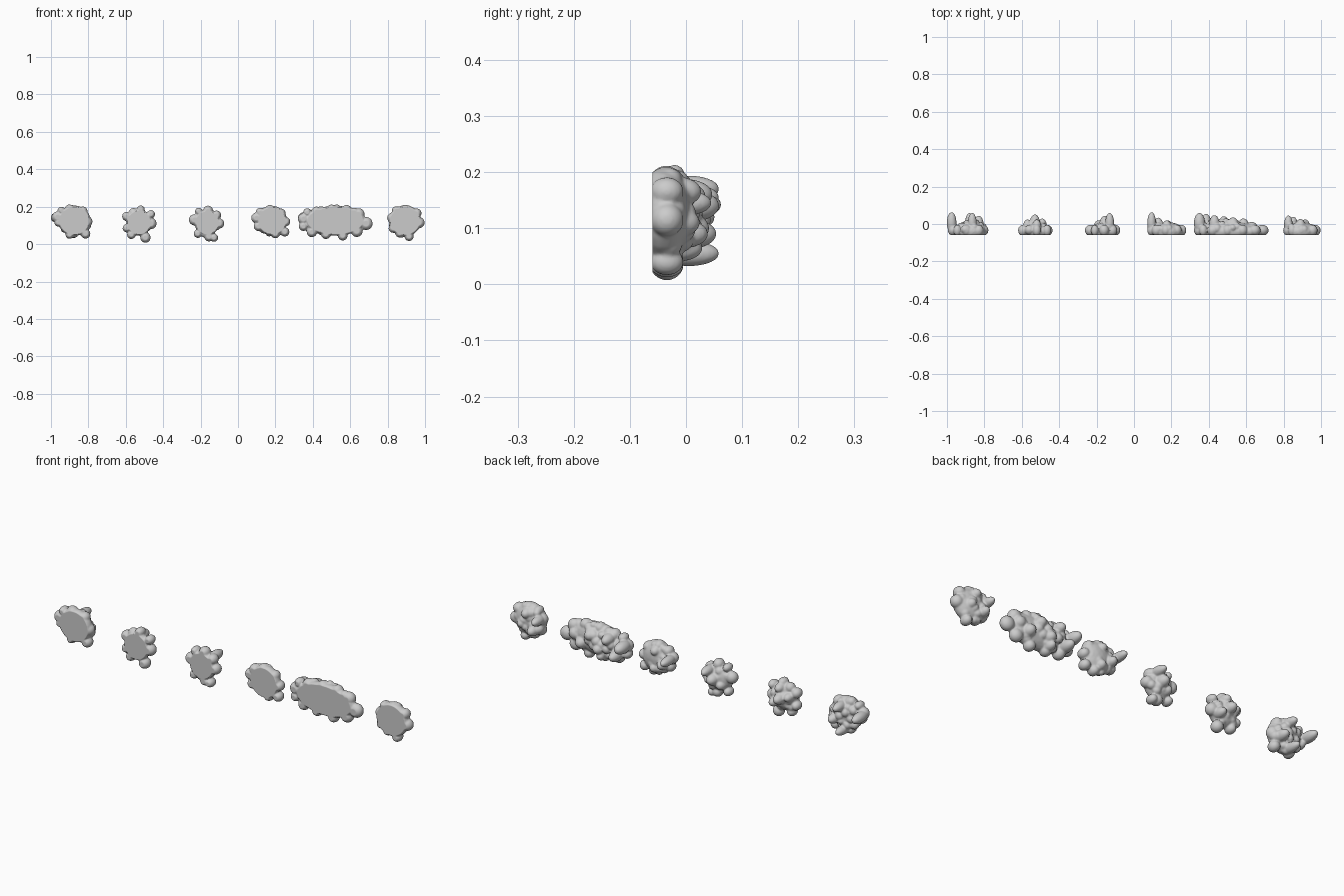
import bpy, bmesh, random, math
from mathutils import Matrix, Vector

FRONT = -0.06


def blob(bm, c, r):
    m = Matrix.Translation(Vector(c)) @ Matrix.Diagonal((*r, 1))
    bmesh.ops.create_icosphere(bm, subdivisions=3, radius=1, matrix=m)


def clump(name, seed, body, rim, back, top):
    """Flat-fronted lump: body (x, z, rx, rz), rim lobes (x, z, r),
    back lobes (x, z, r, y reach), top = (y at left, y at right) for small bumps."""
    rnd = random.Random(seed)
    bm = bmesh.new()
    cx, cz, rx, rz = body
    blob(bm, (cx, -0.04, cz), (rx, 0.05, rz))
    for x, z, r in rim:
        blob(bm, (x, -0.034, z), (r, 0.03, r))
    for x, z, r, y in back:
        blob(bm, (x, (y - 0.05) / 2, z), (r, (y + 0.05) / 2, r))
    # small bumps scattered over the back
    n = int(16 * rx / rz)
    for i in range(n):
        a = i * 2.4 + rnd.uniform(-0.3, 0.3)
        q = math.sqrt((i + 0.5) / n) * 0.88
        u, v = q * math.cos(a), q * math.sin(a)
        t = top[0] + (top[1] - top[0]) * (u + 1) / 2
        y = FRONT + 0.022 + (t - FRONT - 0.022) * math.sqrt(1 - q * q) + rnd.uniform(-0.006, 0.006)
        r = rnd.uniform(0.017, 0.026)
        blob(bm, (cx + u * rx, y - r, cz + v * rz), (r, r, r))
    me = bpy.data.meshes.new(name)
    bm.to_mesh(me)
    bm.free()
    ob = bpy.data.objects.new(name, me)
    bpy.context.collection.objects.link(ob)
    # fuse and soften the lobes
    rm = ob.modifiers.new("fuse", 'REMESH')
    rm.mode = 'VOXEL'
    rm.voxel_size = 0.004
    sm = ob.modifiers.new("soften", 'SMOOTH')
    sm.factor = 0.5
    sm.iterations = 5
    dg = bpy.context.evaluated_depsgraph_get()
    final = bpy.data.meshes.new_from_object(ob.evaluated_get(dg))
    ob.modifiers.clear()
    ob.data = final
    # press the front flat
    for v in final.vertices:
        v.co.y = max(v.co.y, FRONT)
    for p in final.polygons:
        p.use_smooth = True


clump("lump_1", 1, (-0.875, 0.125, 0.087, 0.082),
      [(-0.965, 0.145, 0.03), (-0.96, 0.115, 0.022), (-0.815, 0.055, 0.026), (-0.90, 0.05, 0.022),
       (-0.81, 0.12, 0.032), (-0.83, 0.175, 0.026), (-0.895, 0.185, 0.026), (-0.945, 0.18, 0.02)],
      [(-0.975, 0.142, 0.026, 0.064), (-0.865, 0.17, 0.024, 0.06), (-0.83, 0.10, 0.026, 0.045),
       (-0.88, 0.055, 0.023, 0.06)], (0.025, 0.025))

clump("lump_2", 2, (-0.53, 0.115, 0.068, 0.07),
      [(-0.52, 0.185, 0.022), (-0.595, 0.148, 0.025), (-0.595, 0.085, 0.022), (-0.465, 0.11, 0.03),
       (-0.495, 0.035, 0.028), (-0.57, 0.05, 0.023), (-0.465, 0.16, 0.022)],
      [(-0.53, 0.12, 0.028, 0.052), (-0.49, 0.09, 0.024, 0.03), (-0.57, 0.13, 0.023, 0.025),
       (-0.52, 0.165, 0.024, 0.025)], (0.015, 0.015))

clump("lump_3", 3, (-0.165, 0.115, 0.068, 0.068),
      [(-0.16, 0.18, 0.026), (-0.233, 0.13, 0.03), (-0.10, 0.11, 0.027), (-0.155, 0.04, 0.026),
       (-0.128, 0.034, 0.022), (-0.215, 0.055, 0.022), (-0.115, 0.155, 0.025), (-0.21, 0.175, 0.02)],
      [(-0.13, 0.155, 0.024, 0.06), (-0.155, 0.115, 0.03, 0.045), (-0.19, 0.09, 0.025, 0.02)],
      (0.0, 0.025))

clump("lump_4", 4, (0.183, 0.125, 0.08, 0.08),
      [(0.098, 0.14, 0.028), (0.11, 0.095, 0.026), (0.20, 0.055, 0.024), (0.25, 0.065, 0.025),
       (0.255, 0.12, 0.025), (0.23, 0.165, 0.025), (0.17, 0.185, 0.025), (0.12, 0.17, 0.025)],
      [(0.094, 0.142, 0.023, 0.064), (0.13, 0.11, 0.026, 0.035), (0.175, 0.165, 0.025, 0.02),
       (0.18, 0.08, 0.025, 0.02)], (0.03, -0.005))

clump("lump_5", 5, (0.52, 0.125, 0.165, 0.08),
      [(0.35, 0.135, 0.03), (0.35, 0.095, 0.025), (0.395, 0.065, 0.028), (0.47, 0.053, 0.026),
       (0.56, 0.045, 0.026), (0.635, 0.07, 0.032), (0.685, 0.11, 0.035), (0.645, 0.16, 0.032),
       (0.58, 0.182, 0.028), (0.50, 0.186, 0.026), (0.42, 0.173, 0.028), (0.37, 0.17, 0.022)],
      [(0.35, 0.14, 0.03, 0.06), (0.385, 0.09, 0.028, 0.055), (0.43, 0.16, 0.028, 0.048),
       (0.48, 0.10, 0.03, 0.042), (0.53, 0.155, 0.03, 0.036), (0.585, 0.10, 0.03, 0.03),
       (0.47, 0.065, 0.024, 0.03), (0.63, 0.13, 0.03, 0.012)], (0.05, 0.0))

clump("lump_6", 6, (0.893, 0.125, 0.087, 0.083),
      [(0.825, 0.14, 0.028), (0.83, 0.085, 0.025), (0.915, 0.04, 0.024), (0.865, 0.06, 0.025),
       (0.968, 0.115, 0.03), (0.955, 0.165, 0.026), (0.895, 0.185, 0.025), (0.845, 0.18, 0.022)],
      [(0.825, 0.145, 0.023, 0.046), (0.85, 0.09, 0.026, 0.04), (0.89, 0.165, 0.026, 0.028),
       (0.915, 0.11, 0.026, 0.025)], (0.035, 0.0))
